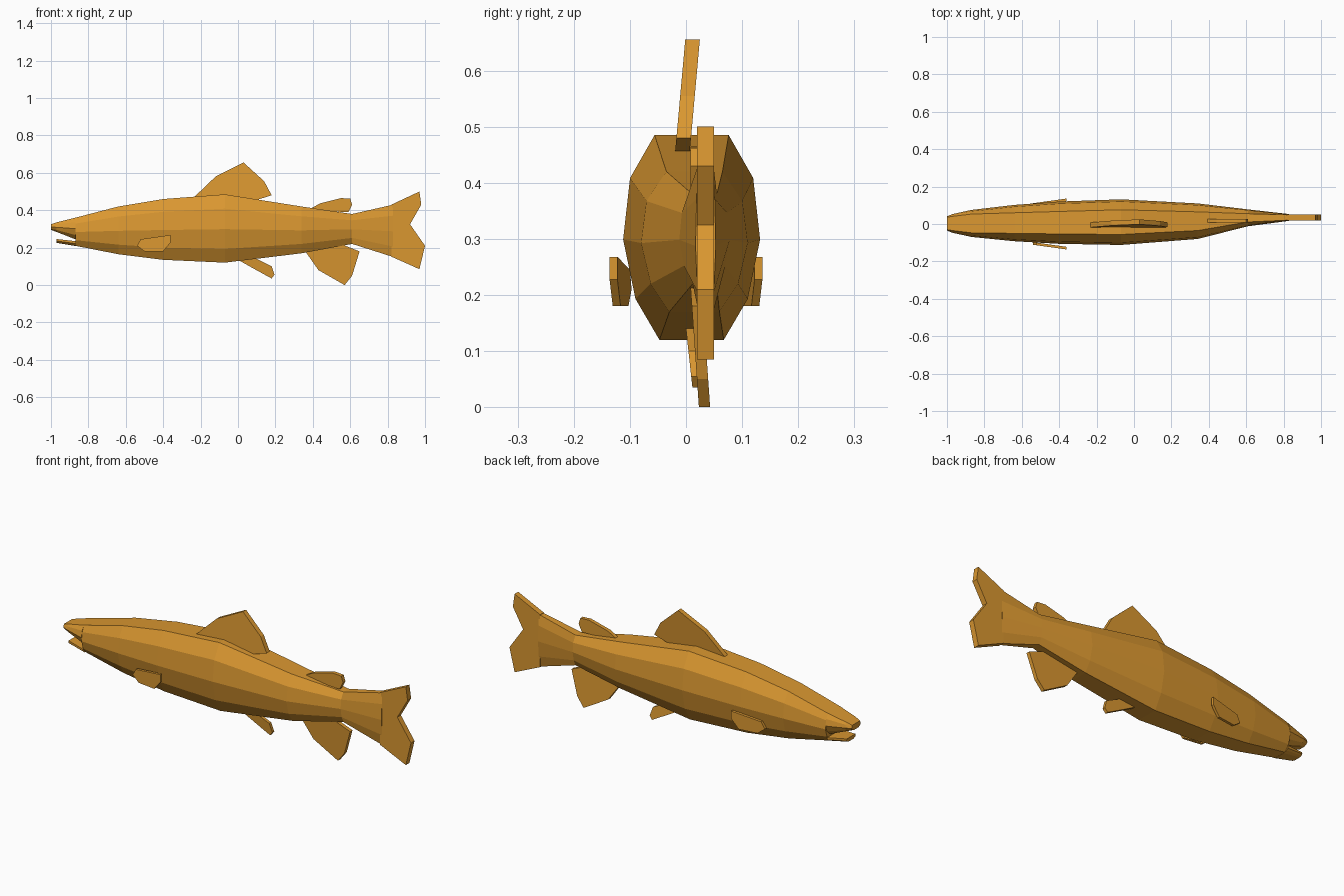
import bpy
import bmesh

cube = bpy.data.objects.get("Cube")
if cube:
    bpy.data.objects.remove(cube, do_unlink=True)

# One golden orange for the whole fish
ORANGE = (0.70, 0.31, 0.03, 1)
mat = bpy.data.materials.new("golden orange")
mat.use_nodes = True
mat.diffuse_color = ORANGE
bsdf = mat.node_tree.nodes["Principled BSDF"]
bsdf.inputs["Base Color"].default_value = ORANGE
bsdf.inputs["Roughness"].default_value = 0.8


def finish(name, bm):
    bmesh.ops.recalc_face_normals(bm, faces=bm.faces)
    mesh = bpy.data.meshes.new(name)
    bm.to_mesh(mesh)
    bm.free()
    mesh.materials.append(mat)
    obj = bpy.data.objects.new(name, mesh)
    bpy.context.collection.objects.link(obj)
    return obj


def bridge(bm, a, b):
    n = len(a)
    for i in range(n):
        bm.faces.new((a[i], a[(i + 1) % n], b[(i + 1) % n], b[i]))


def loft(name, stations):
    """Ten-sided skin through stations (x, centre y, top, bottom, half width, top half width)."""
    bm = bmesh.new()
    rings = []
    for x, cy, top, low, hw, tw in stations:
        side = [(tw, 1), (max(tw, hw * 0.9), 0.79), (hw, 0.49), (hw * 0.82, 0.2), (hw * 0.47, 0)]
        pts = side + [(-w, h) for w, h in reversed(side)]
        rings.append([bm.verts.new((x, cy + w, low + h * (top - low))) for w, h in pts])
    for a, b in zip(rings, rings[1:]):
        bridge(bm, a, b)
    bm.faces.new(rings[0])
    bm.faces.new(rings[-1])
    return finish(name, bm)


def fin(name, outline, y_at, half):
    """Thin plate from an (x, z) outline; y_at gives the centre y of each point."""
    bm = bmesh.new()
    sides = [[bm.verts.new((x, y_at(x, z) + s * half, z)) for x, z in outline] for s in (-1, 1)]
    bridge(bm, *sides)
    for ring in sides:
        bm.faces.new(ring)
    return finish(name, bm)


# Body, from the mouth corner to the root of the tail fin
loft("body", [
    (-0.87, 0.003, 0.36, 0.21, 0.072, 0.050),
    (-0.64, 0.005, 0.42, 0.165, 0.097, 0.055),
    (-0.40, 0.007, 0.46, 0.135, 0.113, 0.060),
    (-0.07, 0.010, 0.485, 0.12, 0.122, 0.066),
    (0.34, 0.015, 0.42, 0.17, 0.095, 0.050),
    (0.61, 0.033, 0.38, 0.22, 0.045, 0.022),
    (0.83, 0.035, 0.43, 0.15, 0.018, 0.014),
])

# Open mouth
loft("upper_jaw", [
    (-1.0, 0.003, 0.325, 0.295, 0.038, 0.033),
    (-0.97, 0.003, 0.335, 0.284, 0.050, 0.038),
    (-0.87, 0.003, 0.36, 0.245, 0.072, 0.050),
])
loft("lower_jaw", [
    (-0.97, 0.003, 0.246, 0.226, 0.038, 0.036),
    (-0.87, 0.003, 0.235, 0.209, 0.055, 0.058),
])

# Forked tail
fin("tail_fin", [(0.82, 0.43), (0.97, 0.50), (0.98, 0.43), (0.92, 0.325),
                 (1.0, 0.21), (0.97, 0.085), (0.82, 0.152)],
    lambda x, z: 0.035, 0.015)

# Fins along the back, leaning a little to one side
fin("dorsal_fin", [(-0.24, 0.465), (-0.12, 0.58), (0.03, 0.655), (0.14, 0.555),
                   (0.18, 0.48), (0.10, 0.455)],
    lambda x, z: -0.005 + 0.09 * (z - 0.47), 0.013)
fin("adipose_fin", [(0.38, 0.405), (0.44, 0.437), (0.55, 0.465), (0.60, 0.462),
                    (0.61, 0.43), (0.59, 0.39), (0.46, 0.395)],
    lambda x, z: 0.018, 0.010)

# Fins under the belly
fin("anal_fin", [(0.36, 0.18), (0.43, 0.08), (0.57, 0.0), (0.61, 0.05),
                 (0.65, 0.18), (0.55, 0.22)],
    lambda x, z: 0.033 - 0.07 * z, 0.010)
fin("pelvic_fin", [(0.0, 0.135), (0.08, 0.09), (0.18, 0.035), (0.195, 0.055),
                   (0.18, 0.10), (0.10, 0.14)],
    lambda x, z: 0.020 - 0.11 * (z - 0.03), 0.008)

# Paired side fins, flaring outward toward the back
for name, s in (("left_pectoral_fin", 1), ("right_pectoral_fin", -1)):
    fin(name, [(-0.54, 0.21), (-0.52, 0.245), (-0.36, 0.268), (-0.36, 0.228),
               (-0.40, 0.18), (-0.50, 0.18)],
        lambda x, z, s=s: s * (0.104 + 0.14 * (x + 0.54)), 0.007)
